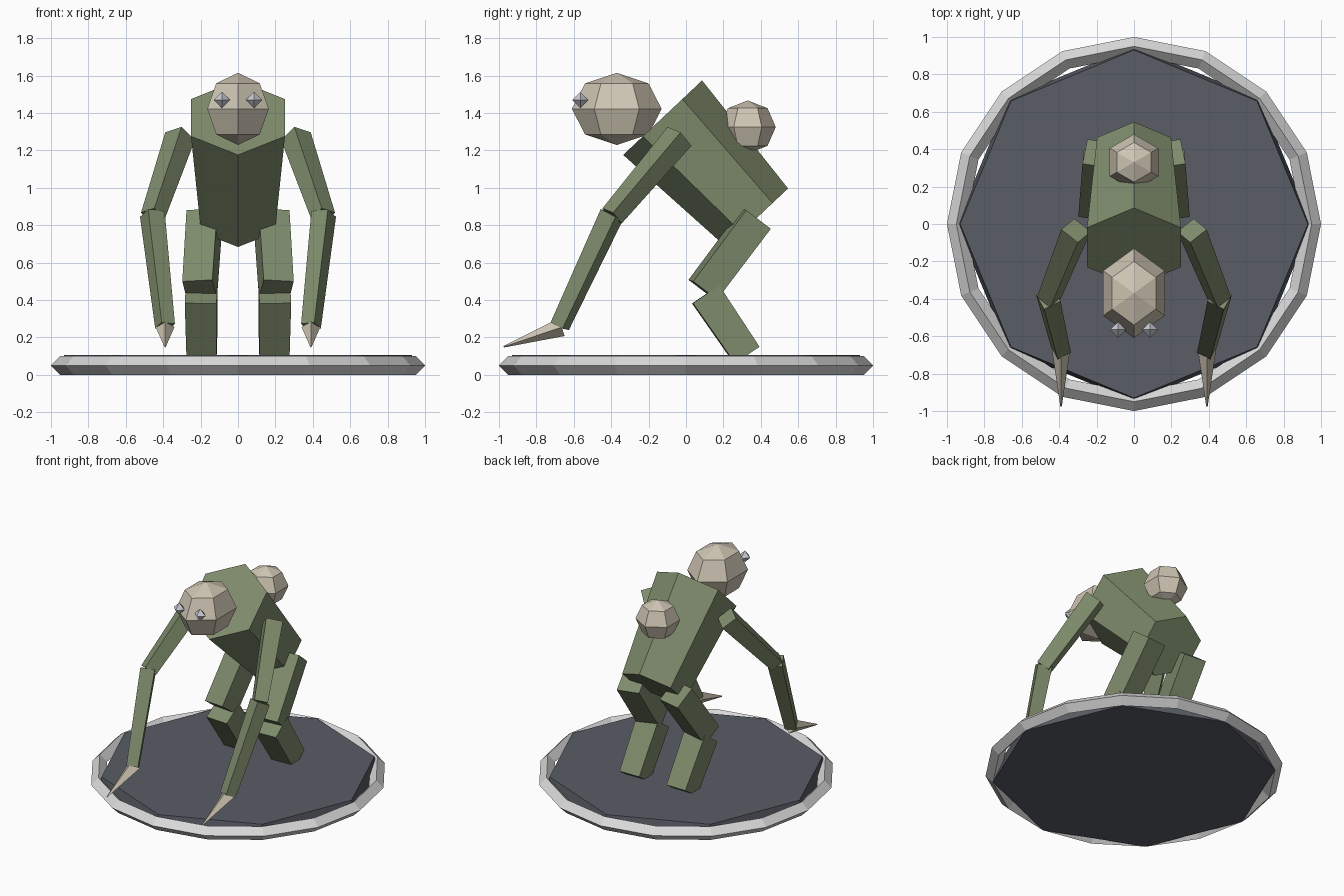
import bpy, bmesh, math
from mathutils import Vector, Matrix

if "Cube" in bpy.data.objects:
    bpy.data.objects.remove(bpy.data.objects["Cube"])


def material(name, rgb):
    m = bpy.data.materials.new(name)
    m.diffuse_color = (*rgb, 1)
    m.use_nodes = True
    m.node_tree.nodes["Principled BSDF"].inputs["Base Color"].default_value = m.diffuse_color
    return m


GREEN = material("moss green", (0.21, 0.26, 0.15))
BONE = material("pale bone", (0.62, 0.56, 0.45))
SLATE = material("dark slate", (0.10, 0.11, 0.13))
STEEL = material("light grey", (0.70, 0.70, 0.70))
EYE = material("eye grey", (0.58, 0.60, 0.64))


def lathe(name, profile, sides, mat, spin=0.0, matrix=Matrix(), mirror=False, closed=False):
    """Turn (radius, height) points round z; zero radius makes a pole."""
    bm = bmesh.new()
    rings = []
    for r, z in profile:
        rings.append([bm.verts.new((r * math.cos(spin + i * math.tau / sides),
                                    r * math.sin(spin + i * math.tau / sides), z))
                      for i in range(sides)])
    pairs = list(zip(rings, rings[1:]))
    if closed:
        pairs.append((rings[-1], rings[0]))
    for a, b in pairs:
        for i in range(sides):
            j = (i + 1) % sides
            bm.faces.new((a[i], a[j], b[j], b[i]))
    if not closed:
        if profile[0][0] > 0:
            bm.faces.new(rings[0][::-1])
        if profile[-1][0] > 0:
            bm.faces.new(rings[-1])
    bmesh.ops.remove_doubles(bm, verts=bm.verts, dist=1e-5)
    bm.transform(matrix)
    bmesh.ops.recalc_face_normals(bm, faces=bm.faces)
    me = bpy.data.meshes.new(name)
    bm.to_mesh(me)
    bm.free()
    me.materials.append(mat)
    ob = bpy.data.objects.new(name, me)
    bpy.context.collection.objects.link(ob)
    if mirror:
        ob.modifiers.new("mirror", 'MIRROR')
    return ob


def limb(name, a, b, r1, r2, mat, sides=4, spin=math.pi / 4, mirror=True):
    """Tapered prism between two points."""
    a, b = Vector(a), Vector(b)
    d = b - a
    q = Vector((0, 0, 1)).rotation_difference(d)
    return lathe(name, [(r1, 0), (r2, d.length)], sides, mat, spin,
                 Matrix.Translation(a) @ q.to_matrix().to_4x4(), mirror)


def ball(name, centre, size, mat, sides=6, rings=4, mirror=False):
    profile = [(max(0, math.sin(math.pi * k / rings)) if 0 < k < rings else 0,
                -math.cos(math.pi * k / rings)) for k in range(rings + 1)]
    return lathe(name, profile, sides, mat, math.pi / 2,
                 Matrix.Translation(centre) @ Matrix.Diagonal((*size, 1)), mirror)


# Base plate and its rim
lathe("base_plate", [(0.95, 0), (0.93, 0.106)], 8, SLATE)
lathe("base_rim", [(1.0, 0.05), (0.95, 0.1), (0.90, 0.05), (0.95, 0.0)], 16, STEEL, closed=True)

# Hunched body
limb("torso", (0, -0.125, 1.375), (0, 0.38, 0.84), 0.29, 0.228, GREEN, 6, math.pi / 2, False)
ball("head", (0, -0.37, 1.422), (0.19, 0.24, 0.193), BONE)
ball("back_hump", (0, 0.33, 1.325), (0.15, 0.15, 0.142), BONE)
ball("eyes", (0.086, -0.565, 1.47), (0.043, 0.043, 0.043), EYE, 4, 2, True)

# Arms with claws
limb("upper_arms", (0.31, -0.035, 1.275), (0.455, -0.395, 0.85), 0.082, 0.066, GREEN)
limb("forearms", (0.458, -0.395, 0.86), (0.39, -0.675, 0.26), 0.07, 0.056, GREEN)
limb("claws", (0.39, -0.665, 0.255), (0.39, -0.975, 0.15), 0.05, 0.004, BONE, spin=0)

# Legs
limb("thighs", (0.18, 0.375, 0.835), (0.205, 0.09, 0.455), 0.118, 0.115, GREEN)
limb("shins", (0.197, 0.105, 0.43), (0.193, 0.325, 0.105), 0.12, 0.112, GREEN)
